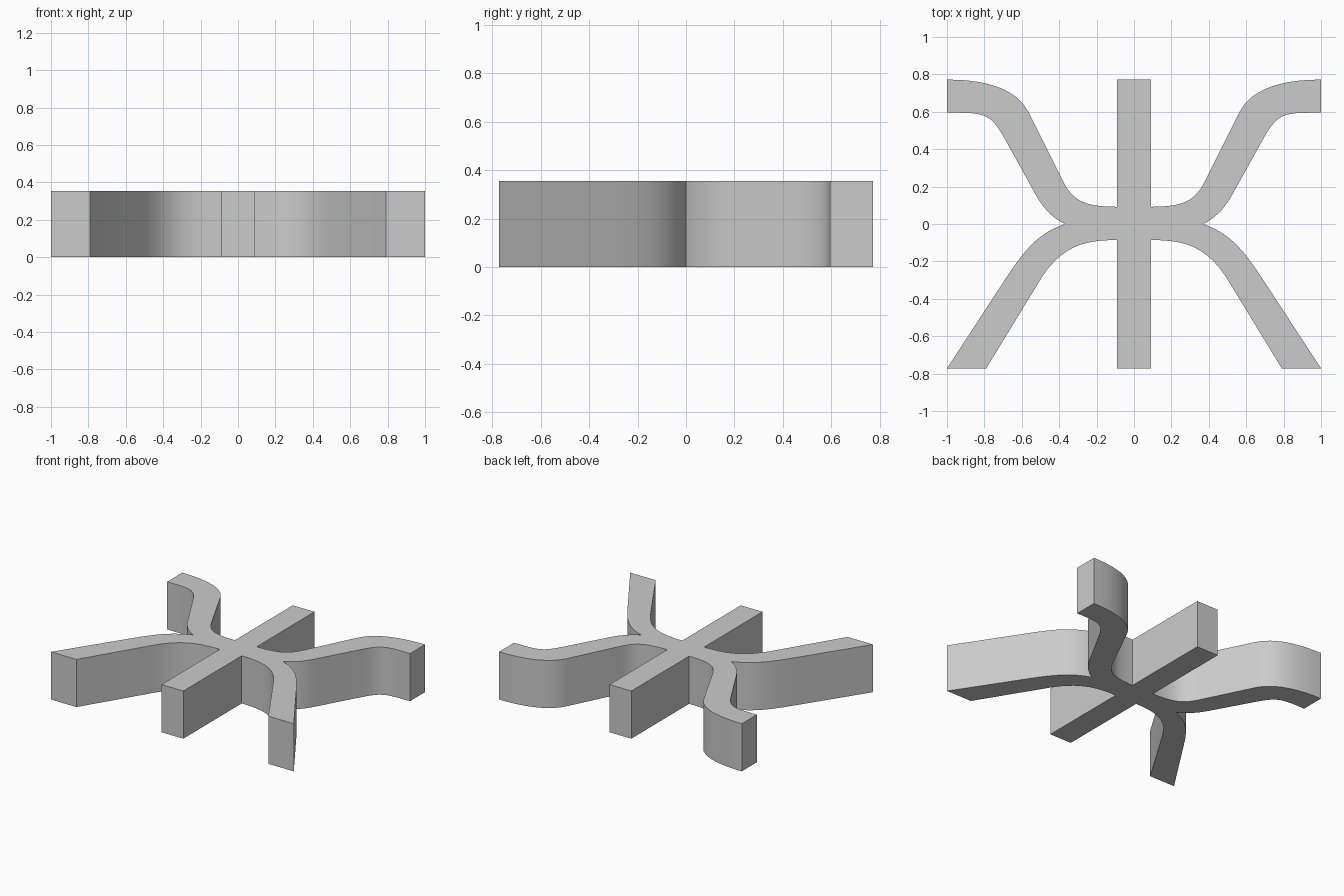
import bpy, bmesh, math
from mathutils import Vector
from mathutils.geometry import interpolate_bezier

cube = bpy.data.objects.get("Cube")
if cube:
    bpy.data.objects.remove(cube, do_unlink=True)

HEIGHT = 0.355
REACH = 0.772   # half depth
BAR = 0.09      # half width of the straight bar
STEPS = 12


def bend(*points):
    """Sample one cubic curve from start, two handles and end."""
    return interpolate_bezier(*[Vector((x, y, 0)) for x, y in points], STEPS)


def corner(x, y):
    return [Vector((x, y, 0))]


grey = bpy.data.materials.new("plain grey")
grey.use_nodes = True
colour = (0.6, 0.6, 0.6, 1)
grey.diffuse_color = colour
grey.node_tree.nodes["Principled BSDF"].inputs["Base Color"].default_value = colour

# Right half of the outline, from the back of the bar round to its front
half = (
    corner(BAR, REACH)
    # back arm, inner then outer edge
    + bend((BAR, 0.092), (0.27, 0.092), (0.33, 0.125), (0.385, 0.24))
    + bend((0.565, 0.6), (0.625, 0.715), (0.77, REACH), (1, REACH))
    + bend((1, 0.595), (0.80, 0.595), (0.77, 0.60), (0.685, 0.445))
    + bend((0.53, 0.165), (0.49, 0.09), (0.44, 0.035), (0.37, 0))
    # front arm, outer then inner edge
    + bend((0.37, 0), (0.51, -0.05), (0.58, -0.13), (0.685, -0.29))[1:]
    + corner(1, -REACH) + corner(0.79, -REACH)
    + bend((0.49, -0.28), (0.37, -0.10), (0.24, -0.088), (BAR, -0.085))
    + corner(BAR, -REACH)
)
outline = half + [Vector((-p.x, p.y, 0)) for p in reversed(half)]

# Raise the closed outline into a solid block
bm = bmesh.new()
base = bm.faces.new([bm.verts.new(p) for p in outline])
raised = bmesh.ops.extrude_face_region(bm, geom=[base], use_keep_orig=True)
tops = [v for v in raised["geom"] if isinstance(v, bmesh.types.BMVert)]
bmesh.ops.translate(bm, verts=tops, vec=(0, 0, HEIGHT))
bmesh.ops.recalc_face_normals(bm, faces=bm.faces)
caps = [f for f in bm.faces if len(f.verts) > 4]
bmesh.ops.triangulate(bm, faces=caps, ngon_method='EAR_CLIP')

mesh = bpy.data.meshes.new("six_armed_block")
bm.to_mesh(mesh)
bm.free()
mesh.materials.append(grey)
block = bpy.data.objects.new("six_armed_block", mesh)
bpy.context.collection.objects.link(block)

# Smooth bends, sharp corners
bpy.ops.object.select_all(action='DESELECT')
block.select_set(True)
bpy.context.view_layer.objects.active = block
bpy.ops.object.shade_smooth_by_angle(angle=math.radians(30))
